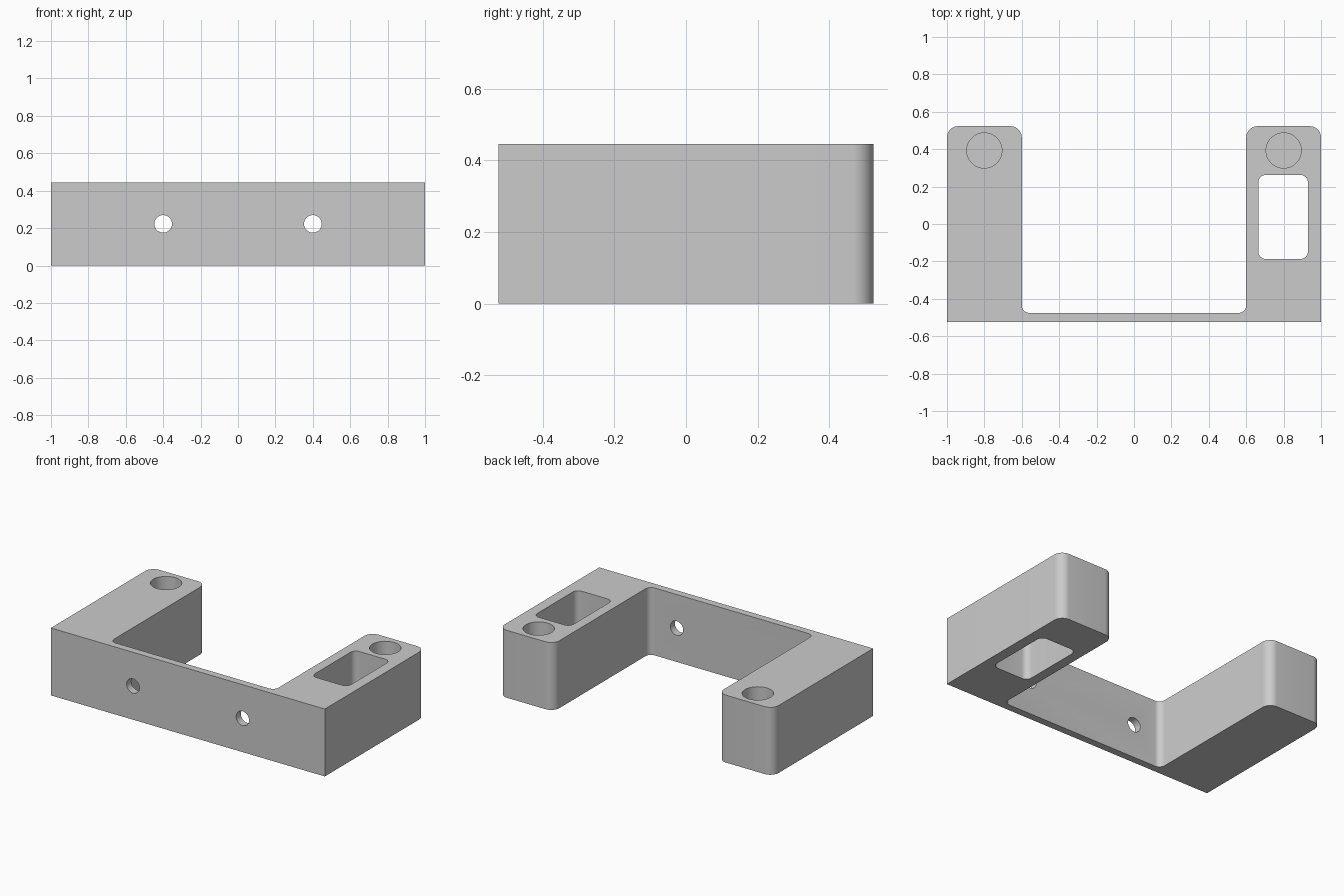
import bpy, bmesh, math
from mathutils import Vector, Matrix

cube = bpy.data.objects.get("Cube")
if cube:
    bpy.data.objects.remove(cube, do_unlink=True)

HEIGHT, BACK, FRONT = 0.445, 0.523, -0.523

grey = bpy.data.materials.new("light grey")
grey.use_nodes = True
grey.diffuse_color = (0.6, 0.6, 0.6, 1)
grey.node_tree.nodes["Principled BSDF"].inputs["Base Color"].default_value = grey.diffuse_color


def rounded(corners, steps=10):
    """Turn (x, y, radius) right-angle corners into a filleted outline."""
    points = []
    for i, (x, y, r) in enumerate(corners):
        p = Vector((x, y, 0))
        if r == 0:
            points.append(p)
            continue
        before = (Vector((*corners[i - 1][:2], 0)) - p).normalized() * r
        after = (Vector((*corners[(i + 1) % len(corners)][:2], 0)) - p).normalized() * r
        centre = p + before + after
        for k in range(steps + 1):
            a = math.pi / 2 * k / steps
            points.append(centre - after * math.cos(a) - before * math.sin(a))
    return points


def finish(name, bm):
    bmesh.ops.recalc_face_normals(bm, faces=bm.faces)
    mesh = bpy.data.meshes.new(name)
    bm.to_mesh(mesh)
    bm.free()
    mesh.materials.append(grey)
    obj = bpy.data.objects.new(name, mesh)
    bpy.context.collection.objects.link(obj)
    return obj


def prism(name, outline, bottom, top):
    bm = bmesh.new()
    face = bm.faces.new([bm.verts.new((p.x, p.y, bottom)) for p in outline])
    new = bmesh.ops.extrude_face_region(bm, geom=[face])["geom"]
    bmesh.ops.translate(bm, vec=(0, 0, top - bottom),
                        verts=[v for v in new if isinstance(v, bmesh.types.BMVert)])
    return finish(name, bm)


def drill(name, radius, depth, matrix):
    bm = bmesh.new()
    bmesh.ops.create_cone(bm, cap_ends=True, segments=48, radius1=radius,
                          radius2=radius, depth=depth, matrix=matrix)
    return finish(name, bm)


# U-shaped body: square front corners, rounded arm tips and inner corners
half = [(1, FRONT, 0), (1, BACK, 0.06), (0.6, BACK, 0.06), (0.6, -0.475, 0.04)]
corners = half + [(-x, y, r) for x, y, r in reversed(half)]
bracket = prism("bracket", rounded(corners), 0, HEIGHT)

# Rectangular slot right through the left arm
slot = [(0.665, -0.187), (0.93, -0.187), (0.93, 0.262), (0.665, 0.262)]
cutters = [prism("slot_cutter", rounded([(x, y, 0.04) for x, y in slot]), -0.1, HEIGHT + 0.1)]

# Blind sockets in the arm tips and screw holes through the thin wall
for side, x in (("left", 1), ("right", -1)):
    cutters.append(drill(side + "_socket_cutter", 0.094, 0.6,
                         Matrix.Translation((0.8 * x, 0.393, HEIGHT))))
    cutters.append(drill(side + "_screw_hole_cutter", 0.047, 0.3,
                         Matrix.Translation((0.4 * x, -0.5, HEIGHT / 2))
                         @ Matrix.Rotation(math.pi / 2, 4, "X")))

for cutter in cutters:
    cut = bracket.modifiers.new(cutter.name, "BOOLEAN")
    cut.operation = "DIFFERENCE"
    cut.solver = "EXACT"
    cut.object = cutter

# Apply the cuts, then remove the cutters
bpy.ops.object.select_all(action="DESELECT")
bracket.select_set(True)
bpy.context.view_layer.objects.active = bracket
for cutter in cutters:
    bpy.ops.object.modifier_apply(modifier=cutter.name)
    bpy.data.objects.remove(cutter, do_unlink=True)
bpy.ops.object.shade_smooth_by_angle(angle=math.radians(30))
